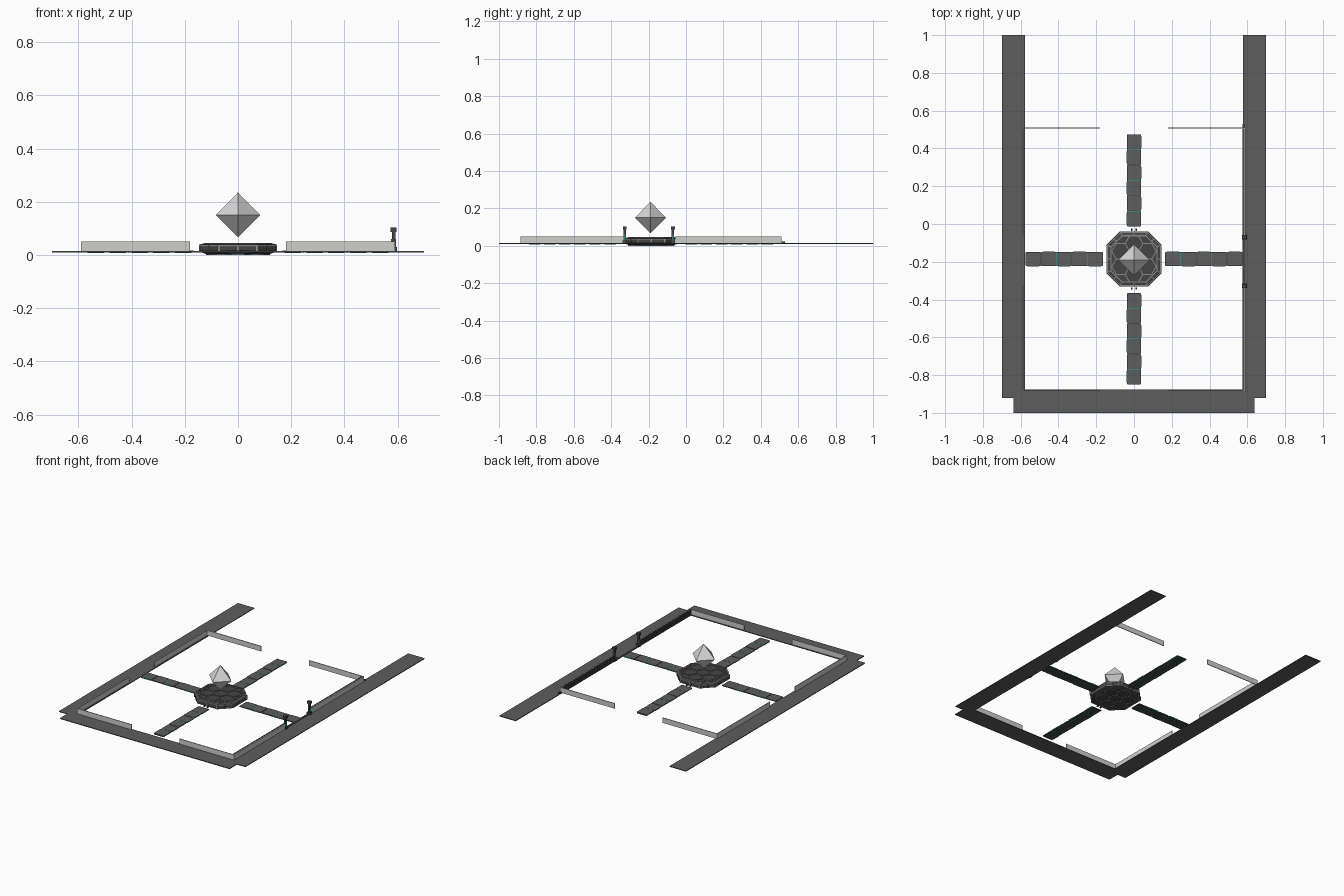
import bpy, bmesh, math
from mathutils import Matrix, Vector

if "Cube" in bpy.data.objects:
    bpy.data.objects.remove(bpy.data.objects["Cube"])


def mat(name, r, g, b):
    m = bpy.data.materials.new(name)
    m.diffuse_color = (r, g, b, 1)
    m.use_nodes = True
    m.node_tree.nodes["Principled BSDF"].inputs["Base Color"].default_value = m.diffuse_color
    return m


PAVING = mat("dark_paving", 0.11, 0.11, 0.11)
METAL = mat("dark_metal", 0.06, 0.06, 0.06)
TRIM = mat("grey_trim", 0.25, 0.25, 0.24)
PANEL = mat("pale_panel", 0.62, 0.62, 0.60)
CRYSTAL = mat("pale_crystal", 0.68, 0.68, 0.68)
TEAL = mat("teal_glow", 0.03, 0.42, 0.34)


def finish(name, bm, material):
    bmesh.ops.recalc_face_normals(bm, faces=bm.faces)
    me = bpy.data.meshes.new(name)
    bm.to_mesh(me)
    bm.free()
    me.materials.append(material)
    ob = bpy.data.objects.new(name, me)
    bpy.context.collection.objects.link(ob)
    return ob


def add_box(bm, x0, x1, y0, y1, z0, z1):
    m = Matrix.Translation(((x0 + x1) / 2, (y0 + y1) / 2, (z0 + z1) / 2)) @ \
        Matrix.Diagonal((abs(x1 - x0), abs(y1 - y0), z1 - z0, 1))
    bmesh.ops.create_cube(bm, size=1, matrix=m)


def boxes(name, material, items):
    bm = bmesh.new()
    for it in items:
        add_box(bm, *it)
    return finish(name, bm, material)


def add_bar(bm, a, b, w):
    """Square bar from point a to point b."""
    a, b = Vector(a), Vector(b)
    d = b - a
    m = Matrix.Translation((a + b) / 2) @ d.to_track_quat('Z', 'Y').to_matrix().to_4x4() @ \
        Matrix.Diagonal((w, w, d.length + w * 0.5, 1))
    bmesh.ops.create_cube(bm, size=1, matrix=m)


CY = -0.185  # centre of the court

# U-shaped paved border
half = [(0.577, 1), (0.70, 1), (0.70, -0.92), (0.637, -0.92), (0.637, -1)]
outline = half + [(-x, y) for x, y in reversed(half)] + [(-0.577, -0.875), (0.577, -0.875)]
bm = bmesh.new()
f = bm.faces.new([bm.verts.new((x, y, 0.010)) for x, y in outline])
r = bmesh.ops.extrude_face_region(bm, geom=[f])
bmesh.ops.translate(bm, vec=(0, 0, 0.005), verts=[v for v in r["geom"] if isinstance(v, bmesh.types.BMVert)])
finish("paved_border", bm, PAVING)

# Low wall panels, open in the middle of each side
walls = []
for s in (-1, 1):
    x0, x1 = s * 0.585, s * 0.590
    walls += [(x0, x1, -0.885, -0.325, 0.015, 0.05), (x0, x1, -0.06, 0.51, 0.015, 0.05)]
    for y in (-0.885, 0.505):
        walls.append((s * 0.18, s * 0.585, y, y + 0.005, 0.015, 0.05))
boxes("low_wall_panels", PANEL, walls)

# Dark lattice along the inside of the right wall
rail = []
for y0, y1 in ((-0.88, -0.325), (-0.06, 0.505)):
    for z in (0.015, 0.030, 0.045):
        rail.append((0.575, 0.584, y0, y1, z, z + 0.005))
    n = 24
    for i in range(n + 1):
        y = y0 + (y1 - y0 - 0.006) * i / n
        rail.append((0.577, 0.583, y, y + 0.006, 0.015, 0.05))
rail += [(0.575, 0.588, 0.505, 0.53, 0.015, 0.022), (0.575, 0.588, -0.325, -0.06, 0.012, 0.018)]
boxes("right_wall_lattice", METAL, rail)

# Gate posts on the right side
posts, glow = [], []
for y in (-0.327, -0.070):
    posts += [(0.573, 0.597, y - 0.012, y + 0.012, 0.010, 0.030),
              (0.578, 0.592, y - 0.007, y + 0.007, 0.030, 0.086),
              (0.573, 0.596, y - 0.010, y + 0.010, 0.086, 0.103)]
    glow.append((0.576, 0.5945, y - 0.003, y + 0.003, 0.030, 0.060))
boxes("gate_posts", METAL, posts)
boxes("gate_post_lights", TEAL, glow)


# Four tiled walkways running out from the dais
def walkway(name, start, length, count, angle):
    step = length / count
    tiles = [(start + i * step + 0.002, start + (i + 1) * step - 0.002, -0.038, 0.038, 0.010, 0.016)
             for i in range(count)]
    base = [(start, start + length, -0.034, 0.034, 0.0085, 0.0125)]
    lines = [(start + i * step - 0.0015, start + i * step + 0.0015, -0.036, 0.036, 0.007, 0.0155)
             for i in range(1, count, 2)]
    for i in range(count):
        a = start + i * step
        s = -1 if i % 2 else 1
        lines.append((a + 0.01, a + step - 0.01, s * 0.038, s * 0.040, 0.010, 0.016))
        for t in (-0.022, 0.022):
            lines.append((a + 0.01, a + step - 0.01, t - 0.0015, t + 0.0015, 0.0075, 0.009))
    m = Matrix.Translation((0, CY, 0)) @ Matrix.Rotation(angle, 4, 'Z')
    for ob in (boxes(name + "_tiles", PAVING, tiles), boxes(name + "_base", METAL, base),
               boxes(name + "_light_lines", TEAL, lines)):
        ob.data.transform(m)


walkway("right_walkway", 0.165, 0.41, 5, 0)
walkway("back_walkway", 0.172, 0.488, 6, math.pi / 2)
walkway("left_walkway", 0.165, 0.41, 5, math.pi)
walkway("front_walkway", 0.180, 0.485, 6, -math.pi / 2)

# Small pegs between dais and walkways
boxes("dais_pegs", METAL, [(x - 0.004, x + 0.004, y - 0.006, y + 0.006, 0.010, 0.018)
                           for x in (-0.012, 0.012) for y in (-0.030, -0.342)])

# Octagonal dais: stacked rings with a bulging rim
W, C = 0.146, 0.075
octagon = [(W, -C), (W, C), (C, W), (-C, W), (-W, C), (-W, -C), (-C, -W), (C, -W)]
profile = [(0.80, 0.003), (0.97, 0.011), (1.0, 0.018), (1.0, 0.030), (0.97, 0.038), (0.84, 0.042)]
bm = bmesh.new()
rings = [[bm.verts.new((x * s, y * s + CY, z)) for x, y in octagon] for s, z in profile]
for a, b in zip(rings, rings[1:]):
    for i in range(8):
        j = (i + 1) % 8
        bm.faces.new((a[i], a[j], b[j], b[i]))
bm.faces.new(rings[0][::-1])
bm.faces.new(rings[-1])
finish("dais_body", bm, METAL)

# Honeycomb frame on the top and underside of the dais, and rim bars
R = 0.047
edges = set()
centres = [(0, 0)] + [(R * math.sqrt(3) * math.cos(math.radians(60 * k + 30)),
                       R * math.sqrt(3) * math.sin(math.radians(60 * k + 30))) for k in range(6)]
for cx, cy in centres:
    p = [(round(cx + R * math.cos(math.radians(60 * k)), 4),
          round(cy + R * math.sin(math.radians(60 * k)), 4)) for k in range(6)]
    for k in range(6):
        edges.add(tuple(sorted((p[k], p[(k + 1) % 6]))))
bm = bmesh.new()
for z in (0.0435, 0.0025):
    for a, b in edges:
        add_bar(bm, (a[0], a[1] + CY, z), (b[0], b[1] + CY, z), 0.005)
for i in range(8):
    (x0, y0), (x1, y1) = octagon[i], octagon[(i + 1) % 8]
    for s, z in ((0.97, 0.037), (0.97, 0.012), (0.84, 0.043)):
        add_bar(bm, (x0 * s, y0 * s + CY, z), (x1 * s, y1 * s + CY, z), 0.006)
    for t in (0, 0.5):
        x, y = x0 + (x1 - x0) * t, y0 + (y1 - y0) * t
        add_bar(bm, (x * 0.97, y * 0.97 + CY, 0.012), (x * 0.97, y * 0.97 + CY, 0.037), 0.009)
        add_bar(bm, (x * 0.84, y * 0.84 + CY, 0.043), (x * 0.97, y * 0.97 + CY, 0.037), 0.005)
for v in bm.verts:
    v.co.z = max(v.co.z, 0.0)
finish("dais_honeycomb", bm, TRIM)

# Floating eight-sided crystal
bm = bmesh.new()
mid = [bm.verts.new((0.083 * math.cos(k * math.pi / 2), CY - 0.005 + 0.083 * math.sin(k * math.pi / 2), 0.15))
       for k in range(4)]
top, low = bm.verts.new((0, CY - 0.005, 0.235)), bm.verts.new((0, CY - 0.005, 0.067))
for k in range(4):
    bm.faces.new((mid[k], mid[(k + 1) % 4], top))
    bm.faces.new((mid[(k + 1) % 4], mid[k], low))
finish("floating_crystal", bm, CRYSTAL)
